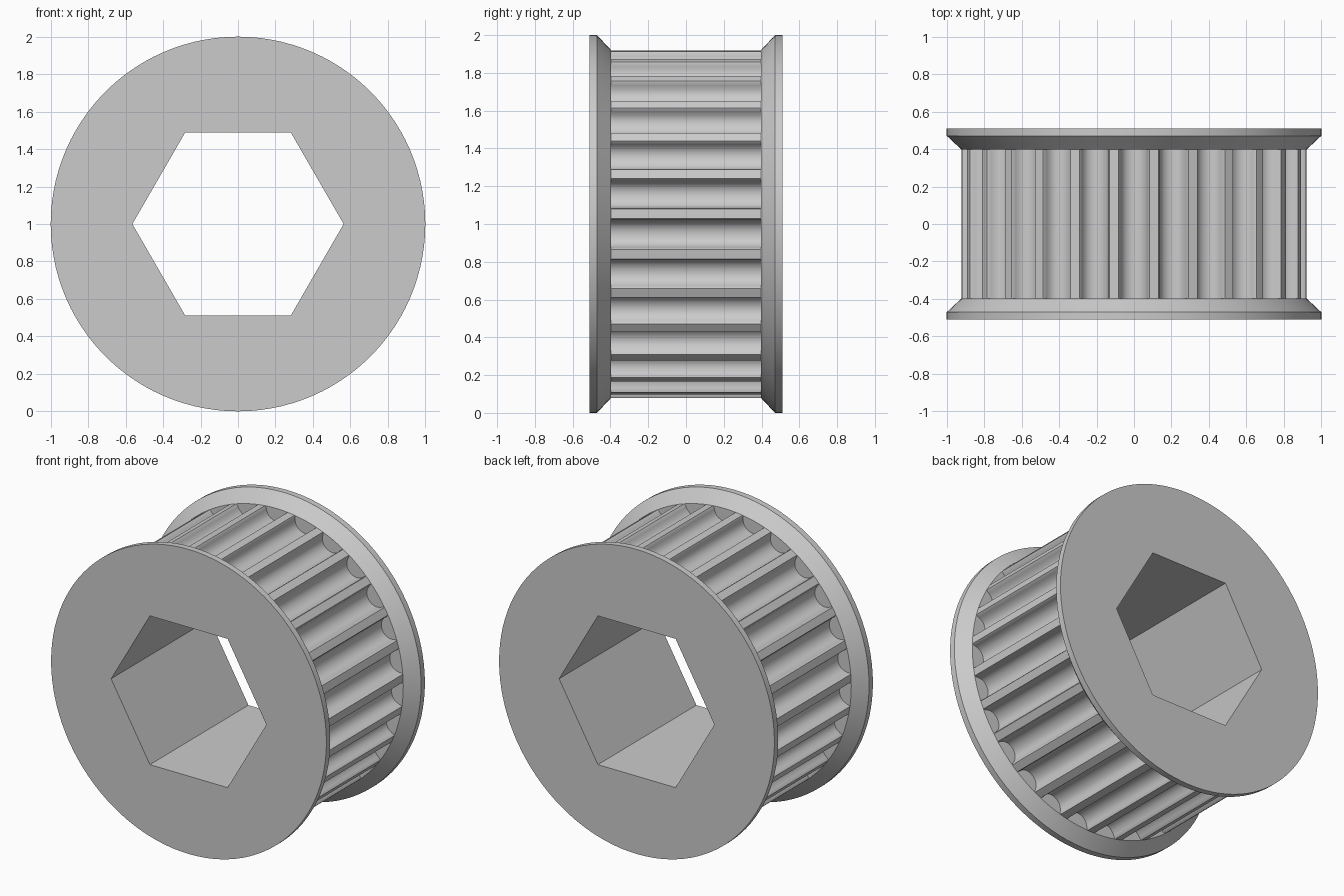
import bpy, bmesh
from math import sin, cos, radians, hypot, atan2, pi

cube = bpy.data.objects.get("Cube")
if cube:
    bpy.data.objects.remove(cube, do_unlink=True)

TEETH = 27
LAND_R, FLANGE_R, HEX_R = 0.922, 1.0, 0.564
BELT_Y, BEVEL_Y, END_Y = 0.398, 0.471, 0.511
SIDES = 108

grey = bpy.data.materials.new("plain grey")
grey.use_nodes = True
grey.diffuse_color = (0.6, 0.6, 0.6, 1)
grey.node_tree.nodes["Principled BSDF"].inputs["Base Color"].default_value = grey.diffuse_color


def circle(r, n):
    return [(r * cos(2 * pi * i / n), r * sin(2 * pi * i / n)) for i in range(n)]


def ring(bm, outline, y):
    return [bm.verts.new((x, y, z + 1)) for x, z in outline]


def bridge(bm, a, b):
    """Join two closed loops with equal vertex counts."""
    n = len(a)
    for i in range(n):
        j = (i + 1) % n
        bm.faces.new((a[i], a[j], b[j], b[i]))


def face_with_hex_hole(bm, outer, inner):
    """Fill between a round loop and a hexagon with six planar sectors."""
    step = len(outer) // 6
    for k in range(6):
        arc = [outer[(k * step + i) % len(outer)] for i in range(step + 1)]
        bm.faces.new(arc + [inner[(k + 1) % 6], inner[k]])


def finish(bm, name, fix_normals=True):
    if fix_normals:
        bmesh.ops.recalc_face_normals(bm, faces=bm.faces)
    mesh = bpy.data.meshes.new(name)
    bm.to_mesh(mesh)
    bm.free()
    mesh.materials.append(grey)
    obj = bpy.data.objects.new(name, mesh)
    bpy.context.collection.objects.link(obj)
    bpy.ops.object.select_all(action='DESELECT')
    obj.select_set(True)
    bpy.context.view_layer.objects.active = obj
    bpy.ops.object.shade_smooth_by_angle(angle=radians(30))


# Flanges: bevelled discs with a hexagonal opening
def flange(name, side):
    bm = bmesh.new()
    inside = ring(bm, circle(LAND_R, SIDES), side * BELT_Y)
    bevel = ring(bm, circle(FLANGE_R, SIDES), side * BEVEL_Y)
    outside = ring(bm, circle(FLANGE_R, SIDES), side * END_Y)
    hex_in = ring(bm, circle(HEX_R, 6), side * BELT_Y)
    hex_out = ring(bm, circle(HEX_R, 6), side * END_Y)
    bridge(bm, inside, bevel)
    bridge(bm, bevel, outside)
    face_with_hex_hole(bm, inside, hex_in)
    face_with_hex_hole(bm, outside, hex_out)
    finish(bm, name)


flange("front_flange", -1)
flange("back_flange", 1)

# Toothed belt surface: rounded grooves, one centred at the top
half_groove = [(0.082, 0.0036), (0.075, 0.0144), (0.0724, 0.0263),
               (0.0685, 0.0378), (0.0631, 0.0489), (0.0565, 0.0595),
               (0.0448, 0.0702), (0.0311, 0.078), (0.0159, 0.0827)]
groove = half_groove + [(0, 0.0843)] + [(-x, d) for x, d in reversed(half_groove)]
outline = []
for t in range(TEETH):
    centre = pi / 2 + 2 * pi * t / TEETH
    for x, depth in groove:
        r, a = hypot(x, LAND_R - depth), centre - atan2(x, LAND_R - depth)
        outline.append((r * cos(a), r * sin(a)))
    mid_land = centre + pi / TEETH
    outline.append((LAND_R * cos(mid_land), LAND_R * sin(mid_land)))
bm = bmesh.new()
bridge(bm, ring(bm, outline, -BELT_Y), ring(bm, outline, BELT_Y))
finish(bm, "toothed_drum")

# Hexagonal bore walls, facing the axis
bm = bmesh.new()
hexagon = circle(HEX_R, 6)
bridge(bm, ring(bm, hexagon, -END_Y), ring(bm, hexagon, END_Y))
finish(bm, "hex_bore", fix_normals=False)
